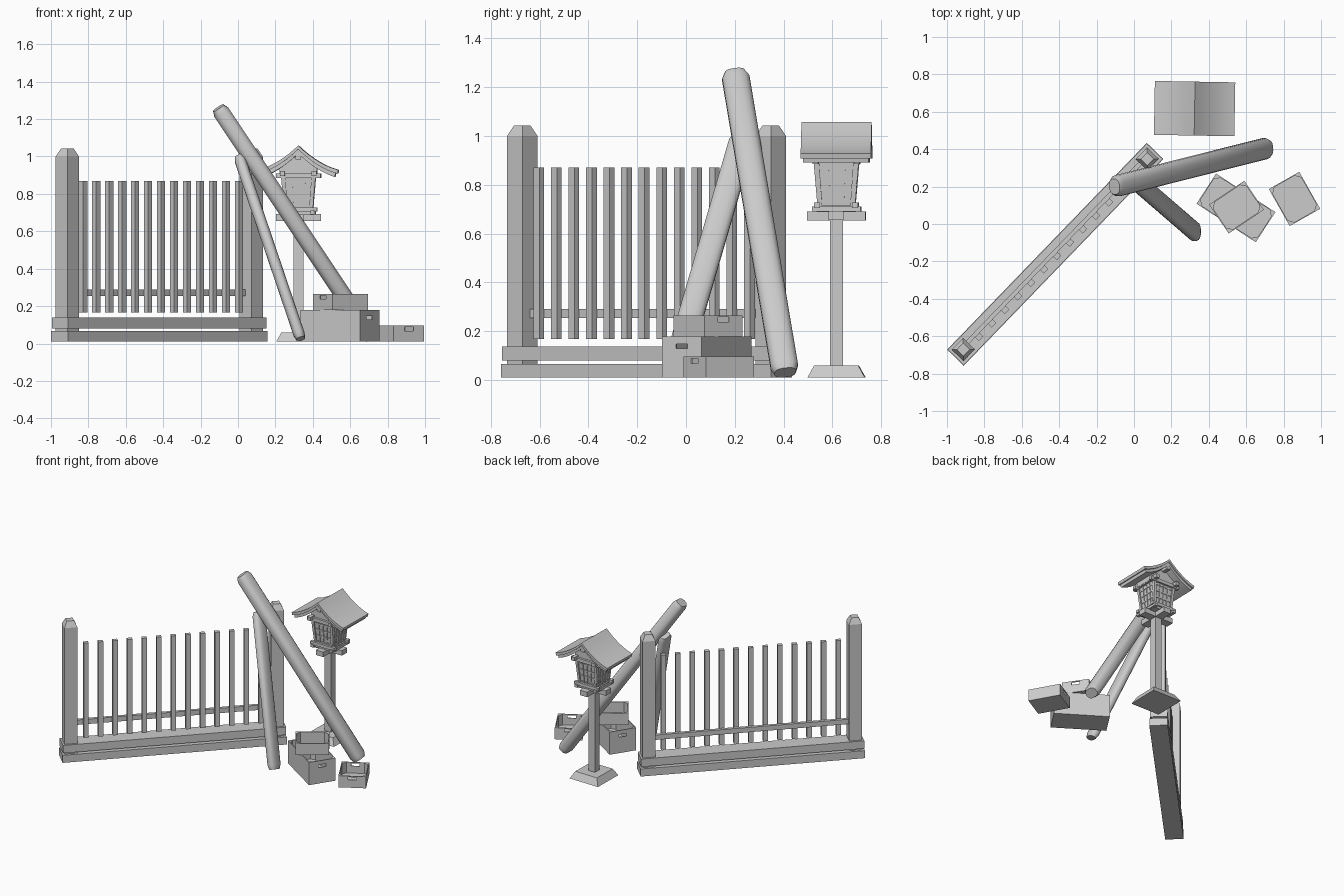
import bpy, bmesh, math
from mathutils import Vector, Matrix

if "Cube" in bpy.data.objects:
    bpy.data.objects.remove(bpy.data.objects["Cube"])

Z0 = 0.01  # ground contact height


def finish(name, bm, mat=Matrix()):
    bmesh.ops.recalc_face_normals(bm, faces=bm.faces)
    me = bpy.data.meshes.new(name)
    bm.to_mesh(me)
    bm.free()
    ob = bpy.data.objects.new(name, me)
    ob.matrix_world = mat
    bpy.context.collection.objects.link(ob)
    return ob


def loft(bm, rings):
    loops = [[bm.verts.new(p) for p in r] for r in rings]
    n = len(loops[0])
    for a, b in zip(loops, loops[1:]):
        for i in range(n):
            bm.faces.new((a[i], a[(i + 1) % n], b[(i + 1) % n], b[i]))
    bm.faces.new(loops[0])
    bm.faces.new(loops[-1])


def rect(sx, sy, z, cx=0, cy=0):
    return [(cx + a * sx / 2, cy + b * sy / 2, z) for a, b in ((-1, -1), (1, -1), (1, 1), (-1, 1))]


def add_box(bm, cx, cy, sx, sy, z0, z1):
    loft(bm, [rect(sx, sy, z0, cx, cy), rect(sx, sy, z1, cx, cy)])


def box(name, mat, cx, cy, sx, sy, z0, z1):
    bm = bmesh.new()
    add_box(bm, cx, cy, sx, sy, z0, z1)
    return finish(name, bm, mat)


def place(x, y, deg):
    return Matrix.Translation((x, y, 0)) @ Matrix.Rotation(math.radians(deg), 4, 'Z')


# Fence: two sill beams, two capped posts, rail behind the pickets
F = place(-0.421, -0.162, 46)
box("fence_lower_sill", F, 0, 0, 1.537, 0.124, Z0, 0.066)
box("fence_upper_sill", F, 0, 0, 1.53, 0.118, 0.08, 0.138)
for side, x in (("left", -0.708), ("right", 0.708)):
    bm = bmesh.new()
    s = 0.088
    loft(bm, [rect(s, s, 0.03, x), rect(s, s, 1.0, x), rect(s * .55, s * .55, 1.042, x)])
    finish("fence_post_" + side, bm, F)
box("fence_rail", F, 0, 0.011, 1.34, 0.022, 0.254, 0.29)
bm = bmesh.new()
for i in range(13):
    add_box(bm, -0.6 + 0.1 * i, -0.014, 0.034, 0.028, 0.167, 0.87)
finish("fence_pickets", bm, F)


# Leaning logs: rounded flat section, wide side facing x
def log(name, top, bottom, wide, thick):
    top, bottom = Vector(top), Vector(bottom)
    d = (top - bottom).normalized()
    v = (Vector((0, 1, 0)) - d * d.y).normalized()
    u = v.cross(d)
    L = (top - bottom).length
    rings = []
    for t, s in ((0, .78), (.03, 1), (L - .03, 1), (L, .74)):
        ring = []
        for k in range(16):
            a = math.tau * (k + .5) / 16
            c, q = math.cos(a), math.sin(a)
            c = math.copysign(abs(c) ** .75, c)
            q = math.copysign(abs(q) ** .75, q)
            ring.append(bottom + d * t + (v * c * wide + u * q * thick) * (s / 2))
        rings.append(ring)
    bm = bmesh.new()
    loft(bm, rings)
    ob = finish(name, bm)
    bpy.ops.object.select_all(action='DESELECT')
    ob.select_set(True)
    bpy.context.view_layer.objects.active = ob
    bpy.ops.object.shade_smooth_by_angle(angle=math.radians(35))


log("long_log", (-0.105, 0.2, 1.26), (0.715, 0.407, 0.03), 0.114, 0.09)
log("short_log", (0.005, 0.235, 1.0), (0.335, -0.05, 0.025), 0.105, 0.062)


# Crates: open thin boxes, corner gussets, hand holes in the short ends
def crate(name, x, y, deg, L, W, z0, z1, hz):
    M = place(x, y, deg)
    t = 0.006
    bm = bmesh.new()
    add_box(bm, 0, 0, L, W, z0, z0 + t)
    for s in (-1, 1):
        add_box(bm, 0, s * (W - t) / 2, L, t, z0 + t, z1)
        cx = s * (L - t) / 2
        hw, hh, iw = 0.028, 0.01, W - 2 * t
        add_box(bm, cx, 0, t, iw, z0 + t, hz - hh)
        add_box(bm, cx, 0, t, iw, hz + hh, z1)
        for q in (-1, 1):
            w = iw / 2 - hw
            add_box(bm, cx, q * (hw + w / 2), t, w, hz - hh, hz + hh)
            a, b, g = s * (L / 2 - t), q * (W / 2 - t), 0.026
            tri = [(a, b), (a - s * g, b), (a, b - q * g)]
            loft(bm, [[(*p, z) for p in tri] for z in (z0 + t, z1 - .001)])
    finish(name, bm, M)


crate("large_crate", 0.545, 0.086, -33, 0.378, 0.192, Z0, 0.178, 0.138)
crate("stacked_crate", 0.548, 0.09, 34, 0.227, 0.187, 0.178, 0.265, 0.247)
crate("side_crate", 0.858, 0.134, -60.5, 0.227, 0.187, Z0, 0.096, 0.078)

# Lantern stand
N = place(0.324, 0.617, -1)
bm = bmesh.new()
loft(bm, [rect(.235, .235, Z0), rect(.18, .18, .06)])
finish("lantern_foot", bm, N)
box("lantern_post", N, 0, 0, .053, .053, .05, .68)
box("lantern_crossbar_x", N, 0, 0, .24, .06, .655, .692)
box("lantern_crossbar_y", N, 0, 0, .06, .24, .654, .691)
# Sill frame of four overlapping bars
bm = bmesh.new()
for s in (-1, 1):
    add_box(bm, s * .078, 0, .024, .2, .69, .71)
    add_box(bm, 0, s * .078, .2, .024, .705, .728)
add_box(bm, 0, 0, .16, .16, .688, .715)
finish("lantern_sill", bm, N)
# Tapered lamp body with lattice on every side
B0, B1, H0, H1 = .71, .9, .068, .084
bm = bmesh.new()
loft(bm, [rect(2 * H0, 2 * H0, B0), rect(2 * H1, 2 * H1, B1)])
finish("lantern_panels", bm, N)
bm = bmesh.new()
for k in range(4):
    R = Matrix.Rotation(k * math.pi / 2, 3, 'Z')

    def bar(u0, u1, t0, t1, out):
        rings = []
        for t in (t0, t1):
            h, z = H0 + (H1 - H0) * t, B0 + (B1 - B0) * t
            rings.append([R @ Vector((u * h, -h - o, z)) for u, o in
                          ((u0, out), (u1, out), (u1, -.004), (u0, -.004))])
        loft(bm, rings)

    for u in (-.96, .96):
        bar(u - .12, u + .12, 0, 1, .009)
    for u in (-.42, 0, .42):
        bar(u - .04, u + .04, 0, 1, .005)
    for t in (.12, .36, .6, .84):
        bar(-.95, .95, t - .025, t + .025, .004)
finish("lantern_lattice", bm, N)
# Head beams under the roof
bm = bmesh.new()
for s in (-1, 1):
    add_box(bm, s * .085, 0, .026, .25, .895, .922)
    add_box(bm, 0, s * .085, .24, .024, .885, .91)
finish("lantern_head_beams", bm, N)
box("lantern_ridge_beam", N, 0, 0, .028, .265, .985, 1.02)
# Gable infill
bm = bmesh.new()
loft(bm, [[(-.1, y, .9), (.1, y, .9), (.1, y, .945), (.05, y, .975), (0, y, 1.02), (-.05, y, .975), (-.1, y, .945)]
          for y in (-.08, .08)])
finish("lantern_gable", bm, N)


# Curved double-layer roof
def roof(name, span, depth, ridge, thick):
    def curve(x):
        t = abs(x) / .215
        return ridge - .205 * t + .075 * t * t

    xs = [span * i / 8 for i in range(-8, 9)]
    up = [(x, curve(x)) for x in xs]
    low = [(x * .98, curve(x) - thick) for x in reversed(xs)]
    bm = bmesh.new()
    loft(bm, [[(x, y, z) for x, z in up + low] for y in (-depth / 2, depth / 2)])
    ob = finish(name, bm, N)
    bpy.ops.object.select_all(action='DESELECT')
    ob.select_set(True)
    bpy.context.view_layer.objects.active = ob
    bpy.ops.object.shade_smooth_by_angle(angle=math.radians(25))


roof("lantern_roof", .215, .288, 1.058, .02)
roof("lantern_roof_underlayer", .2, .268, 1.038, .022)
